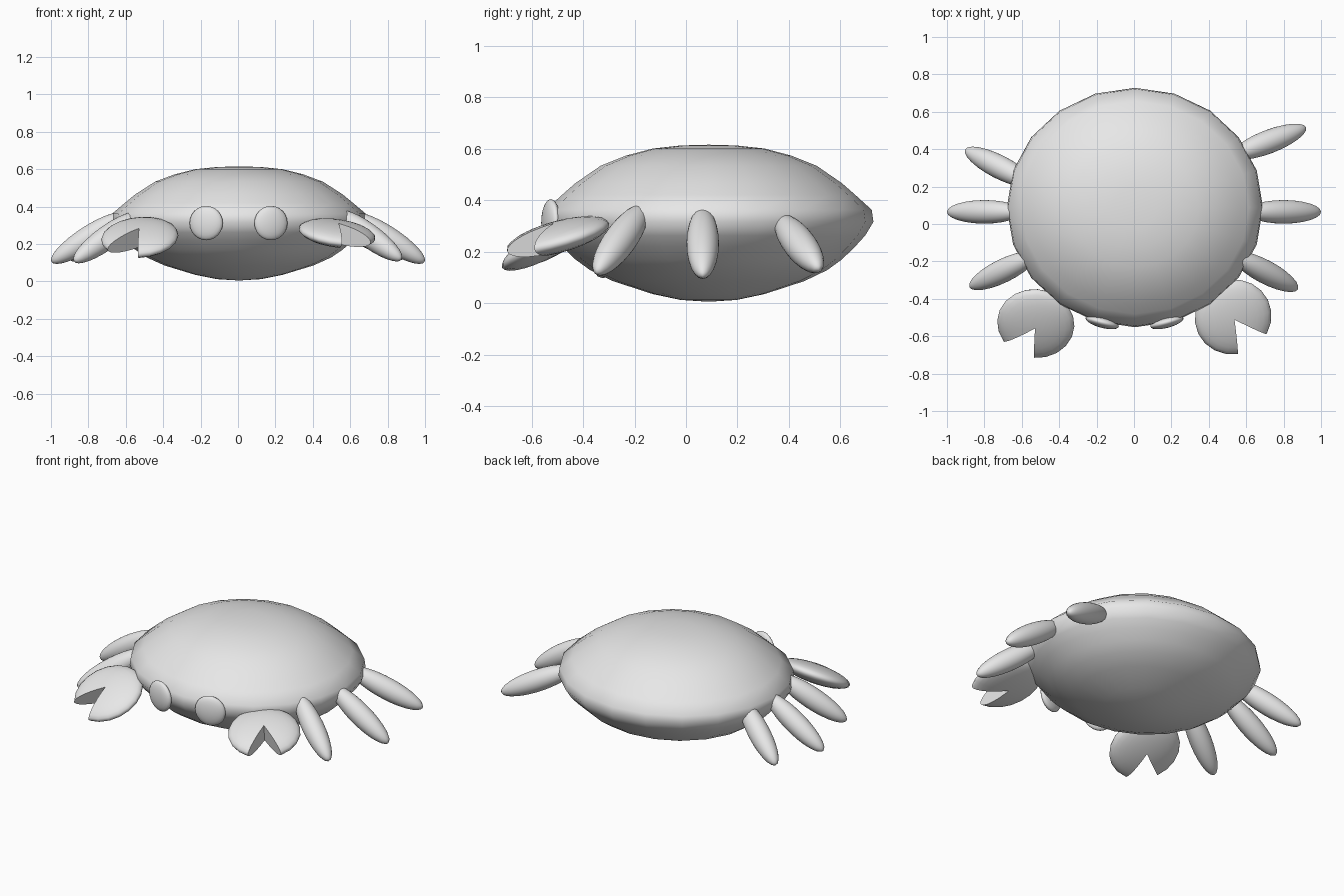
import bpy, bmesh, math
from math import radians, sin, cos, pi

if "Cube" in bpy.data.objects:
    bpy.data.objects.remove(bpy.data.objects["Cube"])

shell_grey = bpy.data.materials.new("plain_grey")
shell_grey.diffuse_color = (0.8, 0.8, 0.8, 1)
shell_grey.use_nodes = True
shell_grey.node_tree.nodes["Principled BSDF"].inputs["Base Color"].default_value = shell_grey.diffuse_color


def finish(name, bm, loc, rot=(0, 0, 0), scale=(1, 1, 1), sharp=50):
    bmesh.ops.recalc_face_normals(bm, faces=bm.faces[:])
    me = bpy.data.meshes.new(name)
    bm.to_mesh(me)
    bm.free()
    ob = bpy.data.objects.new(name, me)
    bpy.context.collection.objects.link(ob)
    ob.location, ob.scale = loc, scale
    ob.rotation_euler = [radians(a) for a in rot]
    me.materials.append(shell_grey)
    bpy.ops.object.select_all(action='DESELECT')
    ob.select_set(True)
    bpy.context.view_layer.objects.active = ob
    bpy.ops.object.shade_smooth_by_angle(angle=radians(sharp))
    return ob


def lathe(profile, segments, start=0.0, span=360.0):
    """Revolve (radius, z) points about z; a partial turn gets closed end walls."""
    bm = bmesh.new()
    full = span >= 360
    bottom = bm.verts.new((0, 0, profile[0][1]))
    top = bm.verts.new((0, 0, profile[-1][1]))
    columns = []
    for i in range(segments if full else segments + 1):
        a = radians(start + span * i / segments)
        ring = [bm.verts.new((r * cos(a), r * sin(a), z)) for r, z in profile[1:-1]]
        columns.append([bottom] + ring + [top])
    for i in range(segments):
        a, b = columns[i], columns[(i + 1) % len(columns)]
        for j in range(len(profile) - 1):
            quad = list(dict.fromkeys((a[j], b[j], b[j + 1], a[j + 1])))
            bm.faces.new(quad)
    if not full:
        bm.faces.new(columns[0])
        bm.faces.new(columns[-1])
    return bm


def half_ellipse(r, h, n):
    return [(r * sin(pi * i / n), -h * cos(pi * i / n)) for i in range(n + 1)]


# Body: domed disc with a narrow rim
body_profile = [(0, 0.005), (0.17, 0.012), (0.34, 0.035), (0.58, 0.085), (0.72, 0.128),
                (0.81, 0.17), (0.89, 0.22), (0.95, 0.262), (1.0, 0.315), (0.99, 0.362),
                (0.89, 0.42), (0.81, 0.465), (0.656, 0.533), (0.5, 0.573),
                (0.34, 0.6), (0.17, 0.612), (0, 0.615)]
finish("body", lathe(body_profile, 20, start=90), (0.005, 0.088, 0),
       scale=(0.685, 0.64, 1), sharp=60)


# Legs: long ellipsoids sloping down and outward (x, y, z, pitch, yaw)
legs = {
    "right_front_leg": (0.70, -0.255, 0.245, 33, -28),
    "right_middle_leg": (0.80, 0.065, 0.232, 33, 0),
    "right_back_leg": (0.72, 0.44, 0.23, 25, 21),
    "left_front_leg": (-0.70, -0.25, 0.235, 33, 206),
    "left_middle_leg": (-0.80, 0.065, 0.232, 33, 180),
    "left_back_leg": (-0.72, 0.305, 0.235, 30, 153),
}
for name, (x, y, z, pitch, yaw) in legs.items():
    finish(name, lathe(half_ellipse(1, 1, 16), 24), (x, y, z), (0, pitch, yaw),
           (0.235, 0.063, 0.063))

# Eyes: flattened discs on the front rim
for side, name in ((-1, "left_eye"), (1, "right_eye")):
    finish(name, lathe(half_ellipse(0.092, 0.03, 12), 24),
           (0.003 + 0.173 * side, -0.525, 0.312), (90, 0, 15 * side))

# Claws: flattened ellipsoids with a wedge missing (location, tilt, notch direction)
claws = {
    "left_claw": ((-0.525, -0.532, 0.235), (28, -5, 0), 238),
    "right_claw": ((0.53, -0.497, 0.257), (15, 8, 0), 306),
}
for name, (loc, rot, notch) in claws.items():
    finish(name, lathe(half_ellipse(0.207, 0.056, 14), 17, notch + 27, 306), loc, rot)
